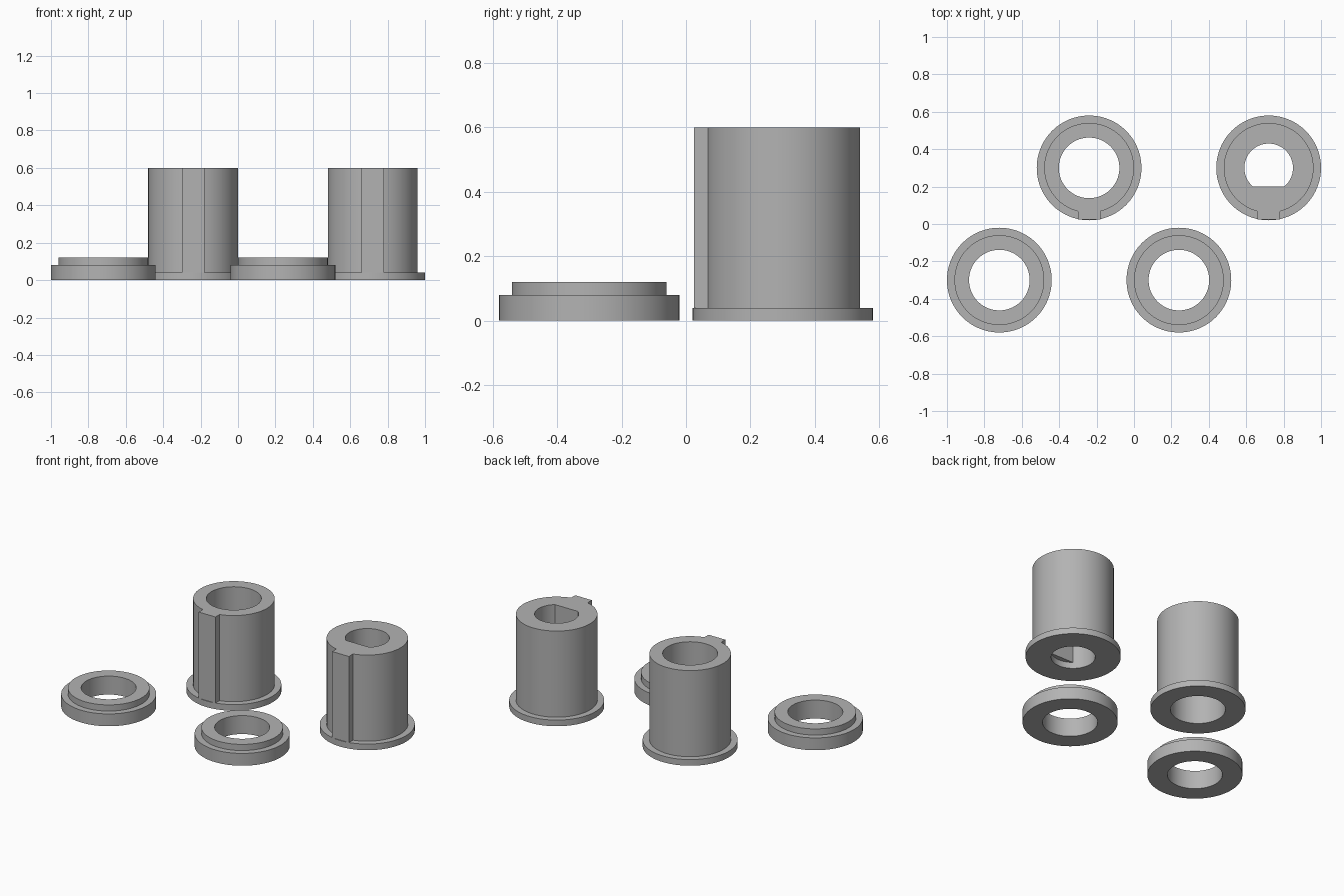
import bpy, bmesh
from math import sin, cos, pi, atan2, sqrt

if "Cube" in bpy.data.objects:
    bpy.data.objects.remove(bpy.data.objects["Cube"])

grey = bpy.data.materials.new("plain_grey")
grey.diffuse_color = (0.45, 0.45, 0.45, 1)
grey.use_nodes = True
grey.node_tree.nodes["Principled BSDF"].inputs["Base Color"].default_value = grey.diffuse_color

FLANGE, BODY, BORE, SHAFT = 0.28, 0.24, 0.162, 0.13
KEY_HALF, KEY_REACH, FLAT = 0.06, 0.275, 0.10


def circle(r):
    return lambda a: r


def keyed(a):
    """Body radius with the key rib; a is measured from -y."""
    if cos(a) <= 0:
        return BODY
    s = abs(sin(a))
    rib = min(KEY_HALF / s if s > 1e-6 else 9, KEY_REACH / cos(a))
    return max(BODY, rib)


def d_bore(a):
    """Shaft hole with one flat on the -y side."""
    return min(SHAFT, FLAT / cos(a)) if cos(a) > 0 else SHAFT


# Even angles plus the exact corners of the key and the flat
corners = [atan2(KEY_HALF, sqrt(BODY**2 - KEY_HALF**2)),
           atan2(KEY_HALF, KEY_REACH),
           atan2(sqrt(SHAFT**2 - FLAT**2), FLAT)]
ANGLES = [2 * pi * i / 96 for i in range(96)]
KEY_ANGLES = sorted(ANGLES + corners + [2 * pi - c for c in corners])


def turned(name, x, y, section, angles=ANGLES):
    """Sweep a closed section of (z, radius function) around the axis."""
    bm = bmesh.new()
    loops = [[bm.verts.new((f(a) * sin(a), -f(a) * cos(a), z)) for a in angles]
             for z, f in section]
    n = len(angles)
    for k, low in enumerate(loops):
        high = loops[(k + 1) % len(loops)]
        for i in range(n):
            j = (i + 1) % n
            bm.faces.new((low[i], low[j], high[j], high[i]))
    bmesh.ops.remove_doubles(bm, verts=bm.verts, dist=1e-5)
    bmesh.ops.recalc_face_normals(bm, faces=bm.faces)
    mesh = bpy.data.meshes.new(name)
    bm.to_mesh(mesh)
    bm.free()
    mesh.materials.append(grey)
    ob = bpy.data.objects.new(name, mesh)
    ob.location = (x, y, 0)
    bpy.context.collection.objects.link(ob)
    bpy.ops.object.select_all(action='DESELECT')
    ob.select_set(True)
    bpy.context.view_layer.objects.active = ob
    bpy.ops.object.shade_smooth_by_angle()


# Stepped end caps
cap = [(0, circle(FLANGE)), (0.08, circle(FLANGE)), (0.08, circle(BODY)),
       (0.12, circle(BODY)), (0.12, circle(BORE)), (0, circle(BORE))]
for name, x in (("left_cap", -0.72), ("right_cap", 0.24)):
    turned(name, x, -0.30, cap)

# Flanged, keyed bushings: round bore, and flat-sided bore above a round flange hole
outside = [(0, circle(FLANGE)), (0.04, circle(FLANGE)), (0.04, keyed), (0.6, keyed)]
turned("round_bore_bushing", -0.24, 0.30,
       outside + [(0.6, circle(BORE)), (0, circle(BORE))], KEY_ANGLES)
turned("flat_bore_bushing", 0.72, 0.30,
       outside + [(0.6, d_bore), (0.04, d_bore),
                  (0.04, circle(SHAFT)), (0, circle(SHAFT))], KEY_ANGLES)
